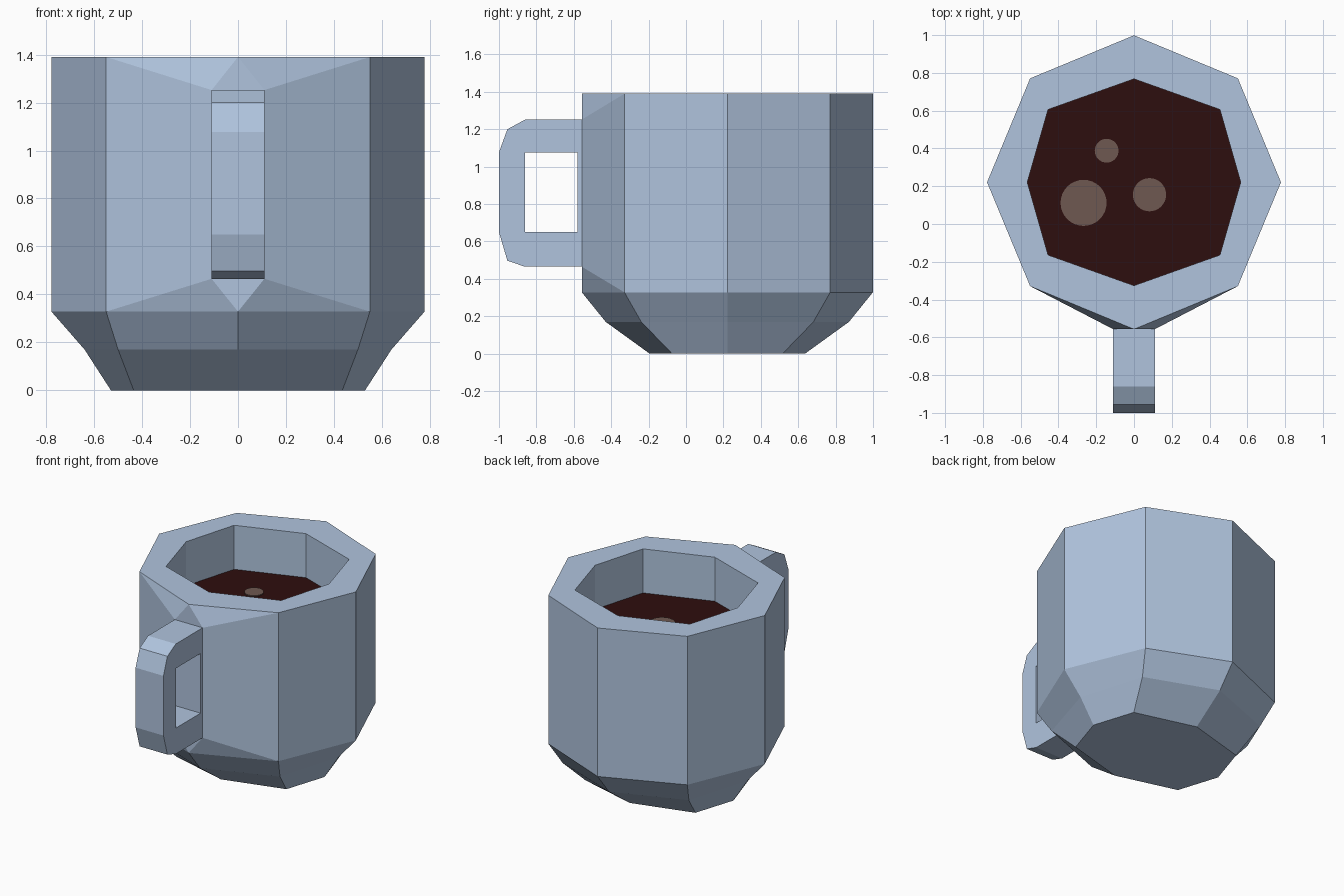
import bpy, bmesh
from mathutils import Vector

if "Cube" in bpy.data.objects:
    bpy.data.objects.remove(bpy.data.objects["Cube"])

CY = 0.221        # centre of the cup in y
COFFEE_Z = 1.075


def material(name, rgb):
    m = bpy.data.materials.new(name)
    m.diffuse_color = (*rgb, 1)
    m.use_nodes = True
    m.node_tree.nodes["Principled BSDF"].inputs["Base Color"].default_value = m.diffuse_color
    return m


blue = material("pale_blue_ceramic", (0.434, 0.552, 0.730))
dark = material("dark_coffee", (0.027, 0.0044, 0.0044))
foam = material("foam_brown", (0.159, 0.098, 0.083))


def finish(bm, name, mat):
    bmesh.ops.recalc_face_normals(bm, faces=bm.faces[:])
    mesh = bpy.data.meshes.new(name)
    bm.to_mesh(mesh)
    bm.free()
    mesh.materials.append(mat)
    ob = bpy.data.objects.new(name, mesh)
    bpy.context.collection.objects.link(ob)
    return ob


def ring(bm, ax, dx, dy, ay, z):
    """Eight-sided ring: half width, diagonal corner, half depth; starts at the front."""
    pts = [(0, -ay), (dx, -dy), (ax, 0), (dx, dy), (0, ay), (-dx, dy), (-ax, 0), (-dx, -dy)]
    return [bm.verts.new((x, y + CY, z)) for x, y in pts]


# Cup body: foot, chamfers, walls, rim and cavity
bm = bmesh.new()
rings = [ring(bm, *r) for r in (
    (0.53, 0.435, 0.295, 0.415, 0.0),
    (0.64, 0.50, 0.46, 0.65, 0.17),
    (0.778, 0.55, 0.55, 0.778, 0.328),
    (0.778, 0.55, 0.55, 0.778, 1.39),
    (0.565, 0.455, 0.385, 0.547, 1.39),
    (0.565, 0.455, 0.385, 0.547, 0.35))]
for level, (a, b) in enumerate(zip(rings, rings[1:])):
    for i in range(8):
        if level == 2 and i in (0, 7):
            continue    # front walls are built around the handle root
        j = (i + 1) % 8
        bm.faces.new((a[i], a[j], b[j], b[i]))
bm.faces.new(rings[0])
bm.faces.new(rings[-1])

# Front walls flattened where the handle joins
low, top = rings[2], rings[3]
front_y = CY - 0.778
up, down = {}, {}
for s, k in ((1, 1), (-1, 7)):
    up[s] = bm.verts.new((0.11 * s, front_y, 1.252))
    down[s] = bm.verts.new((0.11 * s, front_y, 0.465))
    bm.faces.new((low[k], top[k], up[s], down[s]))
    bm.faces.new((top[k], top[0], up[s]))
    bm.faces.new((low[k], low[0], down[s]))
bm.faces.new((top[0], up[1], up[-1]))
bm.faces.new((low[0], down[1], down[-1]))
bm.faces.new((up[1], up[-1], down[-1], down[1]))
finish(bm, "cup_body", blue)

# Handle: side profile with a rectangular hole, extruded across x
outer = [(-0.55, 1.252), (-0.86, 1.252), (-0.955, 1.20), (-1, 1.077),
         (-1, 0.65), (-0.955, 0.497), (-0.86, 0.465), (-0.55, 0.465)]
hole = [(-0.58, 1.077), (-0.86, 1.077), (-0.86, 0.65), (-0.58, 0.65)]
bm = bmesh.new()
edges = []
for loop in (outer, hole):
    vs = [bm.verts.new((-0.11, y, z)) for y, z in loop]
    edges += [bm.edges.new((vs[i - 1], vs[i])) for i in range(len(vs))]
bmesh.ops.triangle_fill(bm, edges=edges, use_beauty=True, normal=Vector((-1, 0, 0)))
ext = bmesh.ops.extrude_face_region(bm, geom=bm.faces[:], use_keep_orig=True)
bmesh.ops.translate(bm, vec=(0.22, 0, 0),
                    verts=[g for g in ext["geom"] if isinstance(g, bmesh.types.BMVert)])
finish(bm, "handle", blue)

# Coffee surface
bm = bmesh.new()
bm.faces.new(ring(bm, 0.57, 0.46, 0.39, 0.552, COFFEE_Z))
finish(bm, "coffee", dark)

# Foam bubbles: thin discs on the coffee
for n, (x, y, r) in enumerate(((-0.145, 0.388, 0.063), (-0.267, 0.112, 0.122), (0.082, 0.155, 0.088))):
    bm = bmesh.new()
    bmesh.ops.create_cone(bm, cap_ends=True, segments=32, radius1=r, radius2=r, depth=0.008)
    bmesh.ops.translate(bm, vec=(x, y, COFFEE_Z + 0.003), verts=bm.verts[:])
    finish(bm, f"foam_bubble_{n + 1}", foam)
